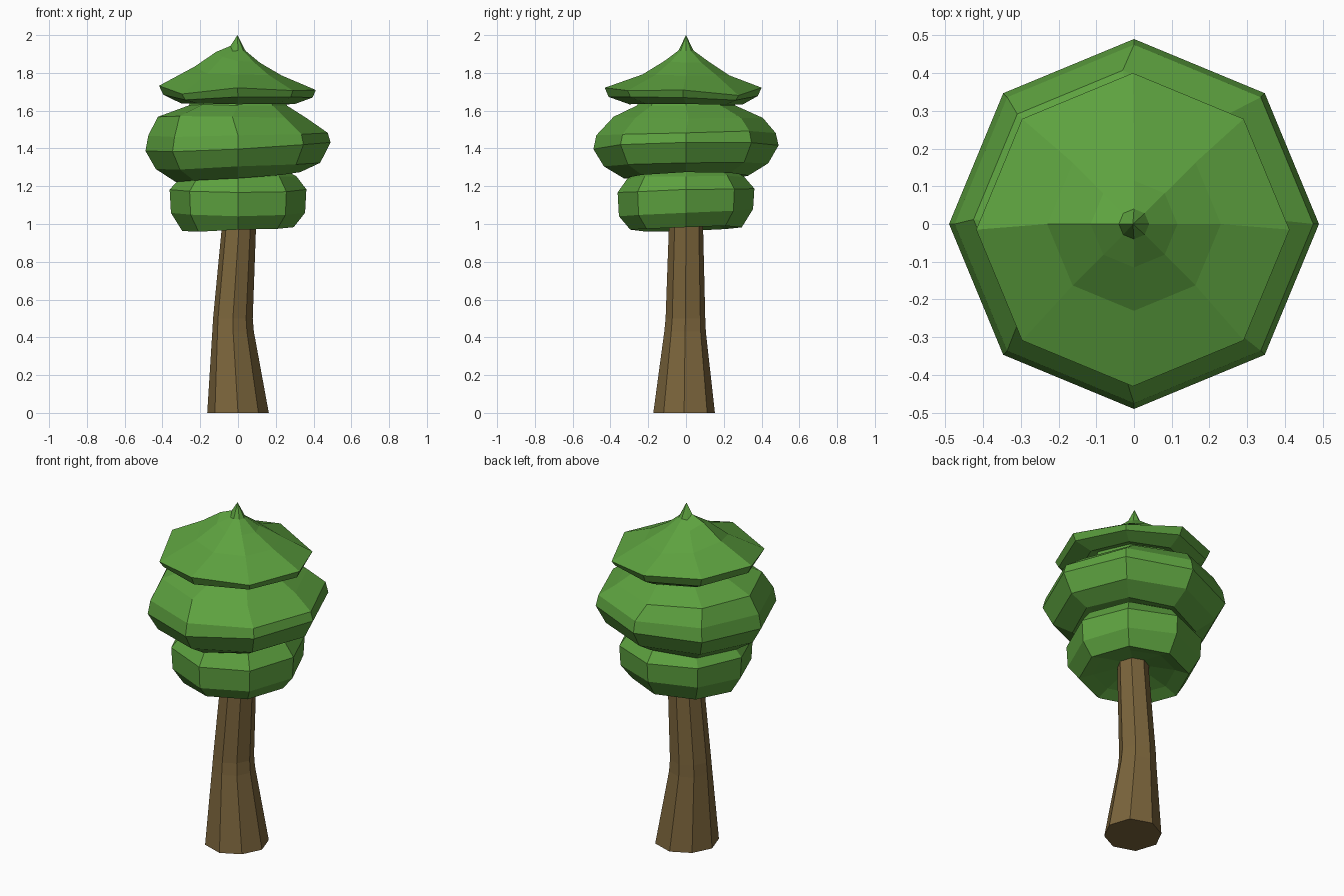
import bpy, bmesh, math, random

if "Cube" in bpy.data.objects:
    bpy.data.objects.remove(bpy.data.objects["Cube"])

random.seed(4)
SIDES = 8


def material(name, color):
    m = bpy.data.materials.new(name)
    m.diffuse_color = color
    m.use_nodes = True
    m.node_tree.nodes["Principled BSDF"].inputs["Base Color"].default_value = m.diffuse_color
    return m


def loft(name, rings, mat, jitter=0.0, tip=None, hollow=None, bump={}, skew=0.0):
    """Stack octagon rings (radius, z, cx, cy, tilt x, tilt y); end in a tip or flat cap."""
    bm = bmesh.new()
    loops = []
    for i, (r, z, cx, cy, tx, ty) in enumerate(rings):
        loop = []
        for k in range(SIDES):
            a = 2 * math.pi * k / SIDES
            s = r * (1 + skew * math.sin(2 * a))
            x, y = cx + s * math.cos(a), cy + s * math.sin(a)
            dz = tx * x + ty * y + random.uniform(-jitter, jitter) + bump.get((i, k), 0)
            loop.append(bm.verts.new((x, y, z + dz)))
        loops.append(loop)
    for lo, hi in zip(loops, loops[1:]):
        for k in range(SIDES):
            n = (k + 1) % SIDES
            bm.faces.new((lo[k], lo[n], hi[n], hi[k]))
    for loop, point in ((loops[0], hollow), (loops[-1], tip)):
        if point is None:
            bm.faces.new(loop)
        else:
            v = bm.verts.new(point)
            for k in range(SIDES):
                bm.faces.new((loop[k], loop[(k + 1) % SIDES], v))
    bmesh.ops.recalc_face_normals(bm, faces=bm.faces[:])
    me = bpy.data.meshes.new(name)
    bm.to_mesh(me)
    bm.free()
    me.materials.append(mat)
    ob = bpy.data.objects.new(name, me)
    bpy.context.collection.objects.link(ob)
    return ob


bark = material("bark", (0.20, 0.13, 0.045, 1))
leaf = material("leaf", (0.11, 0.36, 0.05, 1))

# Bent, tapering trunk, slightly oval
loft("trunk", [(0.163, 0.0, 0, -0.01, 0, 0), (0.11, 0.43, -0.026, -0.005, 0, 0),
               (0.105, 0.50, -0.027, -0.003, 0, 0), (0.09, 1.0, 0.006, 0, 0, 0),
               (0.09, 1.08, 0.006, 0, 0, 0)], bark, skew=0.06)

# Foliage: one continuous skin with three bulging tiers and a peaked cap
rings = [
    # lower tier, hollow underneath
    (0.22, 1.00, 0, 0, 0.02, 0.03), (0.295, 0.975, 0, 0, 0.04, 0.03),
    (0.355, 1.06, 0, 0, 0.0, 0.05), (0.362, 1.18, 0, 0, 0, 0.03),
    (0.31, 1.245, 0, 0, 0.03, 0.02), (0.27, 1.265, 0, 0, 0.05, 0.02),
    # middle tier, the widest
    (0.33, 1.25, 0, 0, 0.08, 0.02), (0.435, 1.31, 0, 0, 0.04, 0.02),
    (0.49, 1.41, 0, 0, 0.05, 0.02), (0.475, 1.475, 0, 0, 0.02, 0.02),
    (0.395, 1.565, -0.03, 0.012, -0.01, 0.0), (0.26, 1.63, 0, 0, 0, 0),
    # top tier
    (0.25, 1.645, 0, 0, 0, 0), (0.30, 1.635, 0, 0, 0, 0),
    (0.395, 1.675, 0, -0.015, -0.02, 0), (0.415, 1.718, -0.003, -0.015, -0.03, 0),
    (0.23, 1.79, 0, 0, -0.03, 0), (0.115, 1.86, 0, 0, -0.03, 0),
    (0.04, 1.915, 0, 0, -0.03, 0),
]
# raised fold on the left of the cap, drooping rim corners
fold = {(16, 4): 0.035, (16, 3): 0.015, (17, 4): 0.045, (17, 5): 0.025,
        (17, 3): 0.025, (18, 4): 0.025,
        (14, 5): -0.025, (15, 5): -0.035, (15, 1): -0.025, (14, 1): -0.015}
loft("foliage", rings, leaf, jitter=0.004, tip=(-0.003, 0, 2.0), hollow=(0, 0, 1.05), bump=fold)
